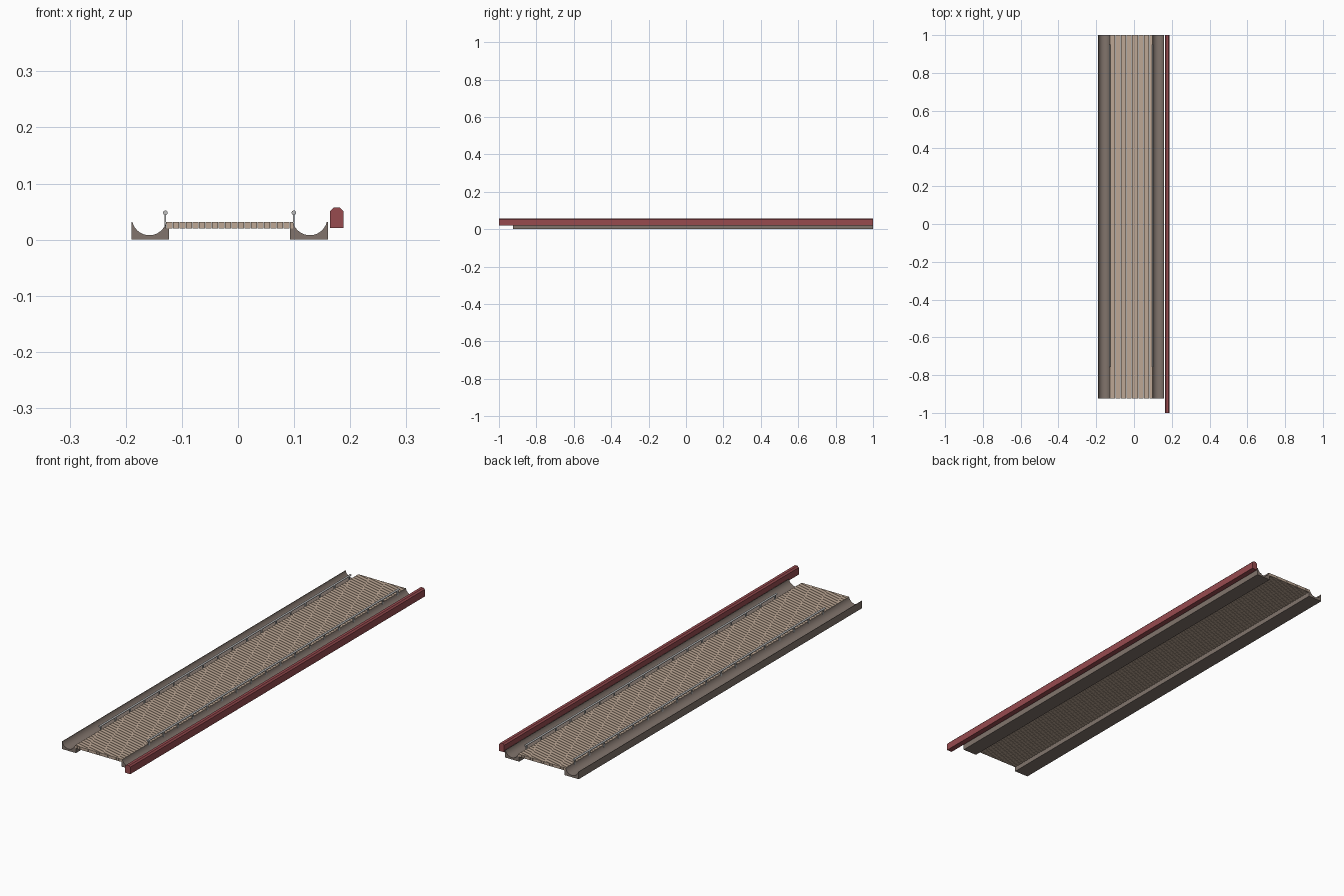
import bpy
import math

cube = bpy.data.objects.get("Cube")
if cube:
    bpy.data.objects.remove(cube, do_unlink=True)

FRONT, BACK = -0.925, 1.0
MID = -0.015            # centre line of the lane
HALF_LANE = 0.113
LANE_TOP, LANE_BOTTOM = 0.032, 0.02


def material(name, rgb):
    mat = bpy.data.materials.new(name)
    mat.use_nodes = True
    mat.diffuse_color = (*rgb, 1)
    mat.node_tree.nodes["Principled BSDF"].inputs["Base Color"].default_value = (*rgb, 1)
    return mat


wood = material("pale wood", (0.51, 0.39, 0.30))
stone = material("warm grey", (0.22, 0.175, 0.15))
red = material("dull red", (0.31, 0.07, 0.078))
metal = material("light metal", (0.52, 0.52, 0.52))


def mesh_object(name, verts, faces, mat):
    mesh = bpy.data.meshes.new(name)
    mesh.from_pydata(verts, [], faces)
    mesh.materials.append(mat)
    obj = bpy.data.objects.new(name, mesh)
    bpy.context.collection.objects.link(obj)
    return obj


def extrude(name, outlines, y0, y1, mat):
    """Extrude closed counter-clockwise (x, z) outlines along y."""
    verts, faces = [], []
    for outline in outlines:
        n, b = len(outline), len(verts)
        verts += [(x, y, z) for y in (y0, y1) for x, z in outline]
        faces.append([b + i for i in range(n)])
        faces.append([b + n + i for i in reversed(range(n))])
        for i in range(n):
            j = (i + 1) % n
            faces.append([b + j, b + i, b + n + i, b + n + j])
    return mesh_object(name, verts, faces, mat)


def rect(x0, x1, z0, z1):
    return [(x0, z0), (x1, z0), (x1, z1), (x0, z1)]


# Lane of narrow boards with fine gaps
BOARDS, GAP = 39, 0.0005
pitch = 2 * HALF_LANE / BOARDS
left_edge = MID - HALF_LANE
extrude("lane_boards",
        [rect(left_edge + i * pitch + GAP / 2, left_edge + (i + 1) * pitch - GAP / 2,
              LANE_BOTTOM, LANE_TOP) for i in range(BOARDS)],
        FRONT, BACK, wood)

# Gutter section, measured outward from the lane centre
CENTRE, RADIUS, AXIS_Z = 0.143, 0.031, 0.039
sweep = math.acos((AXIS_Z - LANE_TOP) / RADIUS)
channel = []
for i in range(25):
    a = sweep * (1 - i / 12)
    channel.append((CENTRE + RADIUS * math.sin(a), AXIS_Z - RADIUS * math.cos(a)))
gutter = [(0.108, 0), (0.175, 0), (0.175, LANE_TOP)] + channel
gutter += [(HALF_LANE, LANE_BOTTOM), (0.108, LANE_BOTTOM)]

# Gutters and bumper rails on both sides
RAIL_FRONT, RAIL_BACK, POSTS = -0.757, 0.95, 18
for side, label in ((1, "left"), (-1, "right")):
    section = [(MID + side * x, z) for x, z in gutter]
    if side < 0:
        section.reverse()
    obj = extrude(label + "_gutter", [section], FRONT, BACK, stone)
    bpy.context.view_layer.objects.active = obj
    obj.select_set(True)
    bpy.ops.object.shade_smooth_by_angle(angle=math.radians(30))
    obj.select_set(False)

    x = MID + side * 0.1145
    bpy.ops.mesh.primitive_cylinder_add(
        vertices=16, radius=0.004, depth=RAIL_BACK - RAIL_FRONT,
        location=(x, (RAIL_FRONT + RAIL_BACK) / 2, 0.048),
        rotation=(math.pi / 2, 0, 0))
    rail = bpy.context.object
    rail.name = label + "_bumper_rail"
    rail.data.materials.append(metal)
    bpy.ops.object.shade_smooth_by_angle(angle=math.radians(40))
    rail.select_set(False)

    for i in range(POSTS):
        y = RAIL_FRONT + 0.01 + (RAIL_BACK - RAIL_FRONT - 0.02) * i / (POSTS - 1)
        extrude(f"{label}_rail_post_{i + 1}", [rect(x - 0.0015, x + 0.0015, 0.024, 0.046)],
                y - 0.004, y + 0.004, metal)

# Side divider with chamfered top
X0, X1, TOP, CUT = 0.164, 0.188, 0.057, 0.006
extrude("side_divider",
        [[(X0, 0.021), (X1, 0.021), (X1, TOP - CUT), (X1 - CUT, TOP),
          (X0 + CUT, TOP), (X0, TOP - CUT)]],
        -1.0, 1.0, red)
